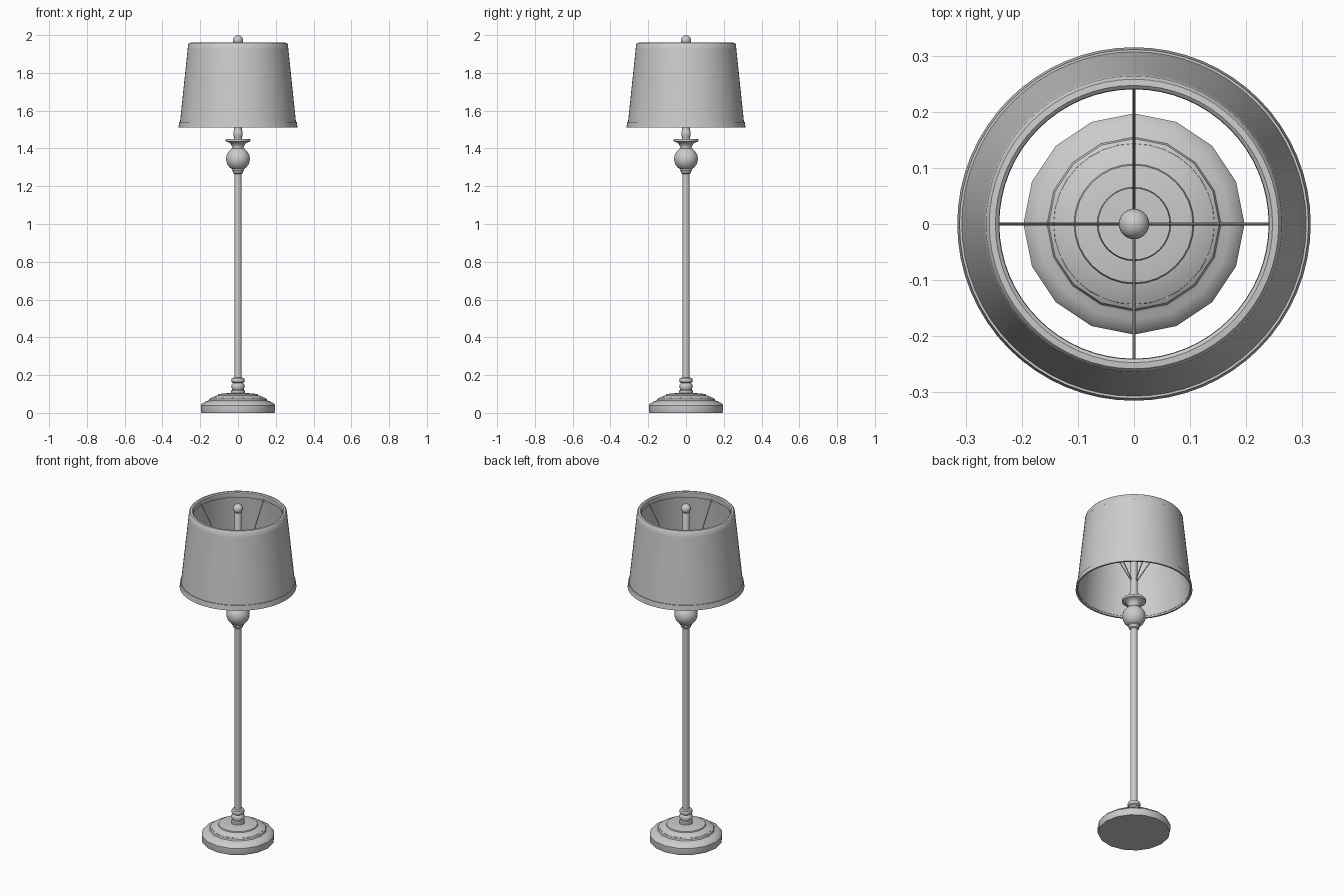
import bpy, bmesh, math
from mathutils import Vector

if "Cube" in bpy.data.objects:
    bpy.data.objects.remove(bpy.data.objects["Cube"])


def finish(name, bm, angle=40):
    bmesh.ops.remove_doubles(bm, verts=bm.verts, dist=1e-5)
    bmesh.ops.recalc_face_normals(bm, faces=bm.faces)
    mesh = bpy.data.meshes.new(name)
    bm.to_mesh(mesh)
    bm.free()
    ob = bpy.data.objects.new(name, mesh)
    bpy.context.collection.objects.link(ob)
    bpy.ops.object.select_all(action='DESELECT')
    ob.select_set(True)
    bpy.context.view_layer.objects.active = ob
    bpy.ops.object.shade_smooth_by_angle(angle=math.radians(angle))
    return ob


def lathe(name, profile, sides=32, closed=False, angle=40):
    """Revolve (radius, z) points around z; open profiles get end caps."""
    bm = bmesh.new()
    rings = []
    for r, z in profile:
        rings.append([bm.verts.new((r * math.cos(2 * math.pi * i / sides),
                                    r * math.sin(2 * math.pi * i / sides), z))
                      for i in range(sides)])
    pairs = list(zip(rings, rings[1:]))
    if closed:
        pairs.append((rings[-1], rings[0]))
    for a, b in pairs:
        for i in range(sides):
            j = (i + 1) % sides
            bm.faces.new((a[i], a[j], b[j], b[i]))
    if not closed:
        bm.faces.new(rings[0][::-1])
        bm.faces.new(rings[-1])
    return finish(name, bm, angle)


def ball(name, radius, z):
    bm = bmesh.new()
    bmesh.ops.create_uvsphere(bm, u_segments=32, v_segments=16, radius=radius)
    bmesh.ops.translate(bm, verts=bm.verts, vec=(0, 0, z))
    return finish(name, bm)


def rod(name, start, end, radius):
    a, b = Vector(start), Vector(end)
    bm = bmesh.new()
    bmesh.ops.create_cone(bm, cap_ends=True, segments=8, radius1=radius,
                          radius2=radius, depth=(b - a).length)
    bm.transform((b - a).to_track_quat('Z', 'Y').to_matrix().to_4x4())
    bmesh.ops.translate(bm, verts=bm.verts, vec=(a + b) / 2)
    return finish(name, bm)


# Stepped base: faceted foot and rounder dome
lathe("base_foot", [(0.194, 0), (0.197, 0.01), (0.197, 0.04), (0.19, 0.05), (0.172, 0.06),
                    (0.16, 0.063), (0.155, 0.066), (0.152, 0.074), (0.145, 0.078)], 16, angle=30)
lathe("base_dome", [(0.146, 0.07), (0.143, 0.079), (0.125, 0.088), (0.107, 0.093),
                    (0.105, 0.099), (0.08, 0.103), (0.04, 0.105)], 32)

# Turned collar at the foot of the pole
lathe("lower_collar", [(0.036, 0.1), (0.036, 0.118), (0.03, 0.124), (0.036, 0.138),
                       (0.034, 0.15), (0.026, 0.158), (0.034, 0.164), (0.036, 0.174),
                       (0.032, 0.184), (0.019, 0.187)])
lathe("pole", [(0.019, 0.18), (0.019, 1.28)], 24)

# Upper collar, ball and flared dish
lathe("upper_collar", [(0.019, 1.265), (0.026, 1.27), (0.027, 1.278), (0.032, 1.284),
                       (0.031, 1.294), (0.025, 1.3)])
ball("pole_ball", 0.063, 1.345)
lathe("flared_dish", [(0.03, 1.395), (0.03, 1.408), (0.036, 1.42), (0.046, 1.431),
                      (0.064, 1.436), (0.066, 1.442), (0.064, 1.45), (0.025, 1.451)])
lathe("socket", [(0.02, 1.445), (0.02, 1.46), (0.025, 1.468), (0.025, 1.488),
                 (0.02, 1.495), (0.02, 1.51)])

# Inner stem and finial
lathe("inner_stem", [(0.019, 1.5), (0.019, 1.945), (0.014, 1.953)], 24)
ball("finial", 0.027, 1.973)

# Tapered shade shell with trim bands
lathe("shade", [(0.309, 1.52), (0.264, 1.95), (0.257, 1.95), (0.302, 1.52)], 64, closed=True)
lathe("top_trim", [(0.267, 1.922), (0.264, 1.952), (0.258, 1.959), (0.247, 1.96), (0.241, 1.955),
                   (0.24, 1.945), (0.243, 1.925)], 64, closed=True)
lathe("bottom_trim", [(0.315, 1.511), (0.311, 1.541), (0.301, 1.541), (0.305, 1.511)],
      64, closed=True)

# Four sloping arms that carry the shade
for k in range(4):
    c, s = round(math.cos(k * math.pi / 2)), round(math.sin(k * math.pi / 2))
    rod(f"shade_arm_{k + 1}", (0.015 * c, 0.015 * s, 1.565), (0.244 * c, 0.244 * s, 1.938), 0.003)
